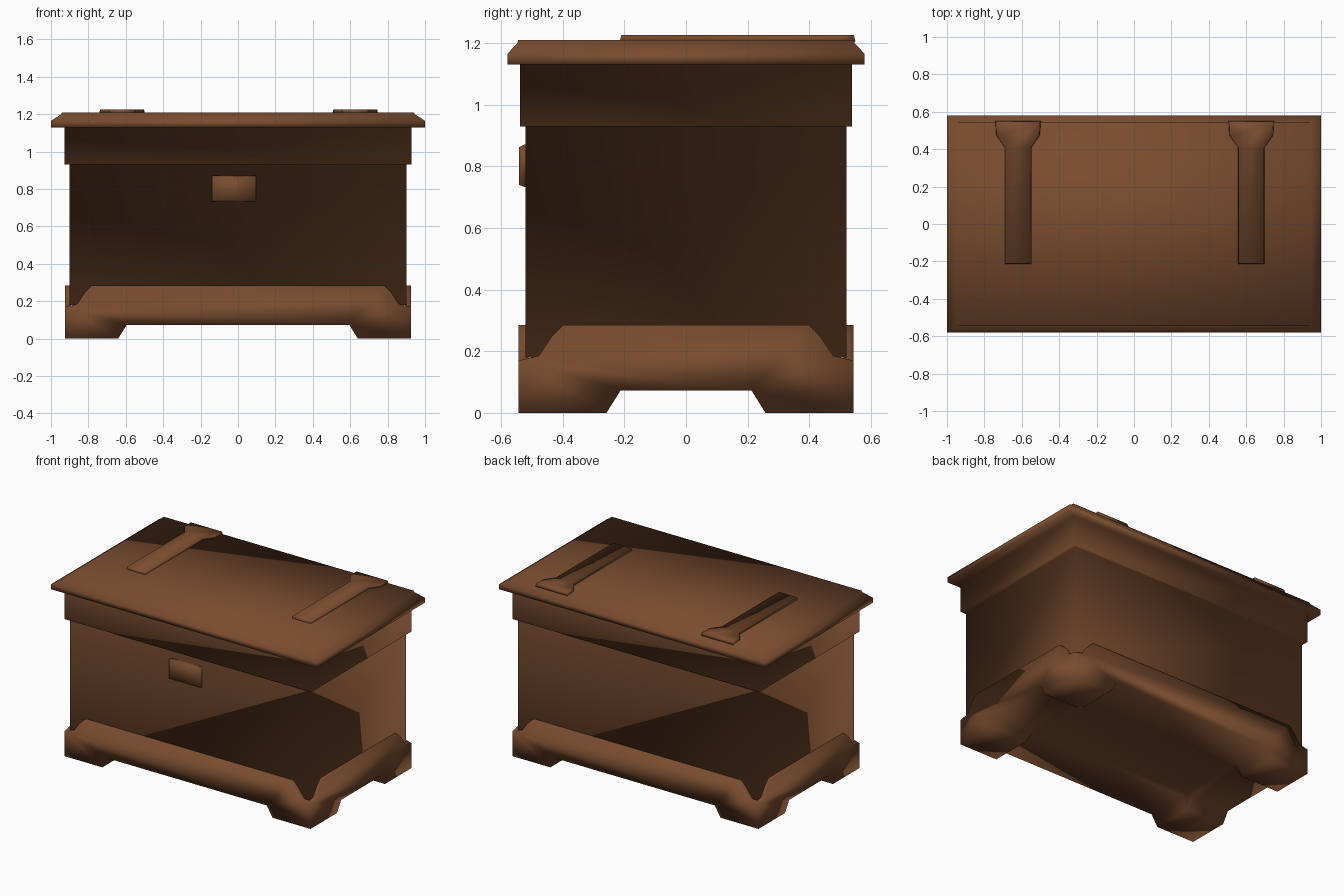
import bpy, bmesh

if "Cube" in bpy.data.objects:
    bpy.data.objects.remove(bpy.data.objects["Cube"])

wood = bpy.data.materials.new("brown wood")
wood.diffuse_color = (0.19, 0.072, 0.028, 1)
wood.use_nodes = True
wood.node_tree.nodes["Principled BSDF"].inputs["Base Color"].default_value = wood.diffuse_color


def make_object(name, bm):
    bmesh.ops.recalc_face_normals(bm, faces=bm.faces)
    mesh = bpy.data.meshes.new(name)
    bm.to_mesh(mesh)
    bm.free()
    mesh.materials.append(wood)
    for p in mesh.polygons:
        p.use_smooth = True
    obj = bpy.data.objects.new(name, mesh)
    bpy.context.collection.objects.link(obj)
    return obj


def loft(name, loops):
    """Skin a stack of equal-length point loops and cap both ends."""
    bm = bmesh.new()
    rings = [[bm.verts.new(p) for p in loop] for loop in loops]
    n = len(rings[0])
    for a, b in zip(rings, rings[1:]):
        for i in range(n):
            j = (i + 1) % n
            bm.faces.new((a[i], a[j], b[j], b[i]))
    bm.faces.new(rings[0][::-1])
    bm.faces.new(rings[-1])
    return make_object(name, bm)


def rect(x, y, z):
    return [(-x, -y, z), (x, -y, z), (x, y, z), (-x, y, z)]


# Chest box, rim band and overhanging lid in one stepped shell
steps = [(0.90, 0.521, 0.18), (0.90, 0.521, 0.93), (0.928, 0.538, 0.93),
         (0.928, 0.538, 1.13), (1.0, 0.58, 1.13), (1.0, 0.58, 1.165),
         (0.945, 0.547, 1.20), (0.94, 0.545, 1.21)]
loft("chest_box_and_lid", [rect(*s) for s in steps])

# Base: solid plinth with flat underside, four square feet, notched top edge
HX, HY, T, ARCH = 0.926, 0.543, 0.032, 0.072
FOOT, SLOPE = 0.285, 0.33
notch = [(0, 0.17), (0.065, 0.185), (0.105, 0.245), (0.145, 0.285)]
bm = bmesh.new()


def stations(h):
    return [-h, FOOT - h, SLOPE - h, h - SLOPE, h - FOOT, h]


# underside grid: low inside the feet, raised elsewhere
xs, ys = stations(HX), stations(HY)
foot_rows = (0, 1, 4, 5)
grid = [[bm.verts.new((x, y, 0 if i in foot_rows and j in foot_rows else ARCH))
         for j, y in enumerate(ys)] for i, x in enumerate(xs)]
for i in range(5):
    for j in range(5):
        bm.faces.new((grid[i][j], grid[i + 1][j],
                      grid[i + 1][j + 1], grid[i][j + 1]))

# outer walls and narrow top ledge running into the box
lower = [[grid[i][0] for i in range(6)], [grid[5][j] for j in range(6)],
         [grid[i][5] for i in range(5, -1, -1)],
         [grid[0][j] for j in range(5, -1, -1)]]
starts = [(-1, -1, 1, 0), (1, -1, 0, 1), (1, 1, -1, 0), (-1, 1, 0, -1)]
outer, inner, sides = [], [], []
for sx, sy, dx, dy in starts:
    length = 2 * (HX if dx else HY)
    cols = notch + [(length - d, z) for d, z in reversed(notch[1:])]
    sides.append(len(outer))
    for d, z in cols:
        x, y = sx * HX + dx * d, sy * HY + dy * d
        ix = max(-HX + T, min(HX - T, x))
        iy = max(-HY + T, min(HY - T, y))
        outer.append(bm.verts.new((x, y, z)))
        inner.append(bm.verts.new((ix, iy, z)))
n = len(outer)
for s, bottom in zip(sides, lower):
    top = [outer[(s + k) % n] for k in range(len(notch) * 2)]
    bm.faces.new(bottom + top[::-1])
for i in range(n):
    j = (i + 1) % n
    bm.faces.new((outer[i], outer[j], inner[j], inner[i]))
make_object("base_with_feet", bm)

# Hinge straps lying on the lid, flared at the back
strap = [(0.072, -0.215), (0.072, 0.41), (0.118, 0.475), (0.122, 0.55)]
for cx in (-0.62, 0.627):
    loops = []
    for inset, z in ((0, 1.205), (0.005, 1.226)):
        pts = [(w - inset, y + (inset if y < 0 else -inset)) for w, y in strap]
        loops.append([(cx + w, y, z) for w, y in pts]
                     + [(cx - w, y, z) for w, y in reversed(pts)])
    loft("hinge_strap", loops)

# Latch block on the front
loft("latch", [[(x0, y, z0), (x1, y, z0), (x1, y, z1), (x0, y, z1)]
               for x0, x1, z0, z1, y in ((-0.14, 0.095, 0.73, 0.875, -0.515),
                                         (-0.14, 0.095, 0.74, 0.862, -0.542))])
